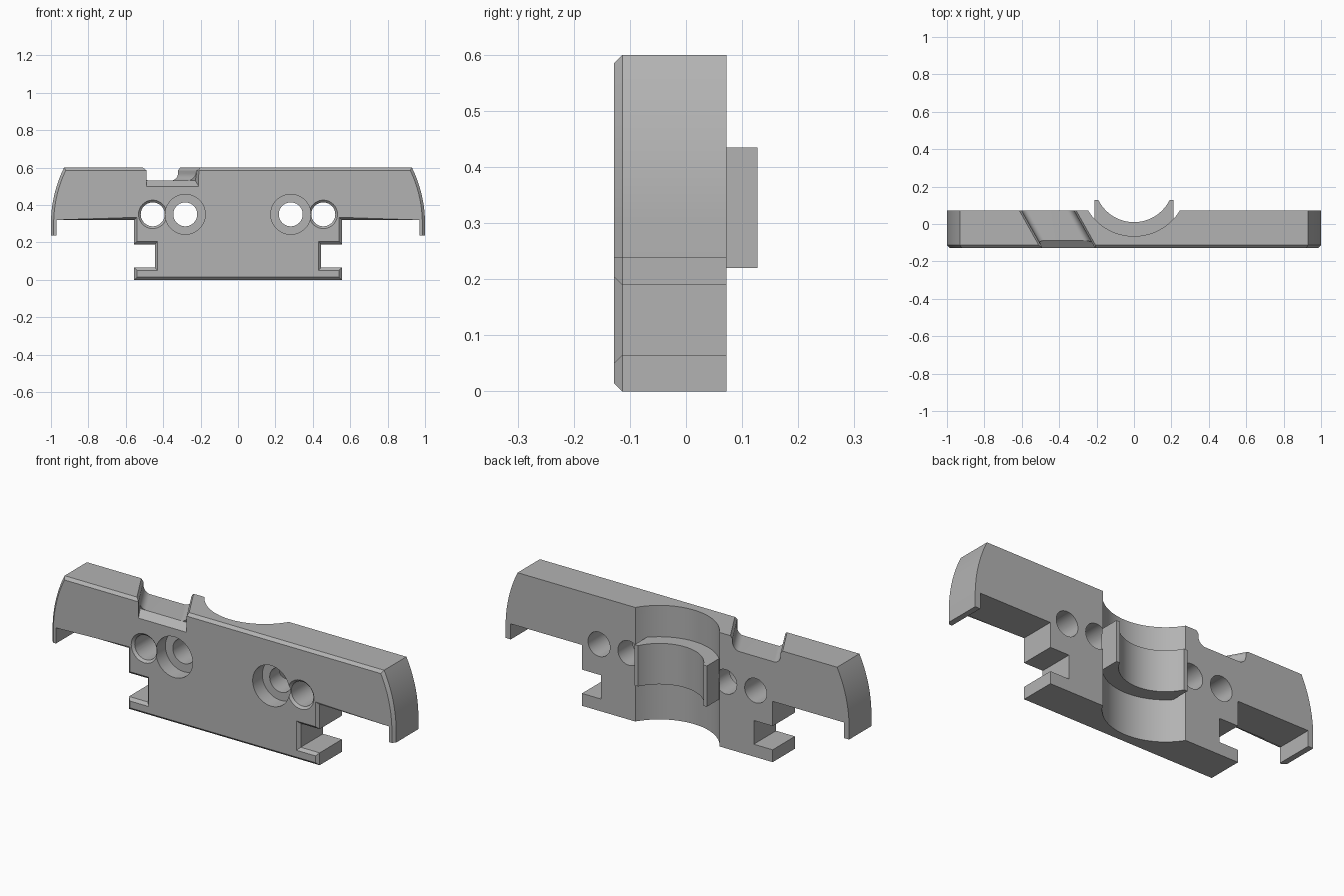
import bpy, bmesh, math
from mathutils import Vector

cube = bpy.data.objects.get("Cube")
if cube:
    bpy.data.objects.remove(cube)

FRONT, BACK, CHAMFER = -0.128, 0.072, 0.0145

grey = bpy.data.materials.new("plain grey")
grey.use_nodes = True
colour = (0.45, 0.45, 0.45, 1)
grey.diffuse_color = colour
grey.node_tree.nodes["Principled BSDF"].inputs["Base Color"].default_value = colour


def finish(bm, name):
    bmesh.ops.recalc_face_normals(bm, faces=bm.faces)
    mesh = bpy.data.meshes.new(name)
    bm.to_mesh(mesh)
    bm.free()
    mesh.materials.append(grey)
    obj = bpy.data.objects.new(name, mesh)
    bpy.context.collection.objects.link(obj)
    return obj


def prism(bm, points, offset):
    """Extrude a closed loop of 3D points along an offset."""
    face = bm.faces.new([bm.verts.new(p) for p in points])
    result = bmesh.ops.extrude_face_region(bm, geom=[face], use_keep_orig=True)
    verts = [g for g in result["geom"] if isinstance(g, bmesh.types.BMVert)]
    bmesh.ops.translate(bm, verts=verts, vec=offset)
    return face


def solid(name, points, offset):
    bm = bmesh.new()
    prism(bm, points, offset)
    return finish(bm, name)


def disc(x, y, z, r, axis, n=64):
    pts = []
    for i in range(n):
        a = math.tau * i / n
        c, s = r * math.cos(a), r * math.sin(a)
        pts.append((x + c, y, z + s) if axis == "y" else (x + c, y + s, z))
    return pts


def combine(target, tool, operation="DIFFERENCE"):
    mod = target.modifiers.new("join", "BOOLEAN")
    mod.operation, mod.object, mod.solver = operation, tool, "EXACT"
    bpy.context.view_layer.objects.active = target
    bpy.ops.object.modifier_apply(modifier=mod.name)
    bpy.data.objects.remove(tool)


# Plate: half outline mirrored, with curved wing ends and side notches
radius, spring = 0.678, 0.30
sweep = math.asin((0.6 - spring) / radius)
half = [(0.555, 0), (0.555, 0.065), (0.445, 0.065), (0.445, 0.19),
        (0.555, 0.19), (0.555, 0.32), (0.97, 0.32), (0.97, 0.238), (1, 0.238)]
for i in range(17):
    a = sweep * i / 16
    half.append((1 - radius + radius * math.cos(a), spring + radius * math.sin(a)))
outline = half + [(-x, z) for x, z in reversed(half)]
bm = bmesh.new()
front = prism(bm, [(x, FRONT, z) for x, z in outline], (0, BACK - FRONT, 0))


def is_tab_edge(edge):
    mid = (edge.verts[0].co + edge.verts[1].co) / 2
    return abs(mid.x) > 0.96 and mid.z < 0.29 and abs(mid.x) < 0.99


bmesh.ops.recalc_face_normals(bm, faces=bm.faces)
bmesh.ops.bevel(bm, geom=[e for e in front.edges if not is_tab_edge(e)],
                offset=CHAMFER, offset_type="OFFSET", segments=1,
                affect="EDGES", clamp_overlap=False)
plate = finish(bm, "clamp_plate")

# Round channel down the back, with a raised saddle across its middle
AXIS_Y = 0.2226
combine(plate, solid("channel", disc(0, AXIS_Y, -0.1, 0.2876, "z", 128), (0, 0, 0.8)))
combine(plate, solid("saddle", [(-0.21, -0.09, 0.22), (0.21, -0.09, 0.22),
                                (0.21, 0.127, 0.22), (-0.21, 0.127, 0.22)],
                     (0, 0, 0.215)), "UNION")
combine(plate, solid("saddle_bore", disc(0, AXIS_Y, -0.1, 0.2126, "z", 128), (0, 0, 0.8)))

# Bolt holes: counterbored inner pair, countersunk outer pair
HOLE_Z = 0.35
for side in (-1, 1):
    for x in (0.282, 0.456):
        combine(plate, solid("bolt_hole", disc(side * x, -0.2, HOLE_Z, 0.064, "y"), (0, 0.5, 0)))
    combine(plate, solid("counterbore", disc(side * 0.282, -0.2, HOLE_Z, 0.107, "y"),
                         (0, 0.152, 0)))
    bm = bmesh.new()
    rings = [[bm.verts.new(p) for p in disc(side * 0.456, y, HOLE_Z, r, "y")]
             for y, r in ((FRONT - 0.01, 0.086), (FRONT + 0.014, 0.062))]
    for ring in rings:
        bm.faces.new(ring)
    for i in range(64):
        j = (i + 1) % 64
        bm.faces.new((rings[0][i], rings[0][j], rings[1][j], rings[1][i]))
    combine(plate, finish(bm, "countersink"))

# Slanted groove over the top, with rounded floor corners
FLOOR, FILLET, HALF_WIDTH, SKEW = 0.53, 0.04, 0.14, -0.56
wall = [(HALF_WIDTH - FILLET + FILLET * math.sin(a), FLOOR + FILLET - FILLET * math.cos(a))
        for a in (math.pi / 2 * i / 10 for i in range(11))]
wall += [(HALF_WIDTH, 0.585), (HALF_WIDTH + 0.012, 0.6), (HALF_WIDTH + 0.012, 0.7)]
section = wall + [(-x, z) for x, z in reversed(wall)]
start, length = -0.2, 0.4
centre = -0.349 + SKEW * (start - FRONT)
combine(plate, solid("groove", [(centre + x, start, z) for x, z in section],
                     (SKEW * length, length, 0)))

# Sloped lip where the groove meets the front
lip = [(-0.088, FLOOR), (-0.128, 0.5), (-0.16, 0.476), (-0.16, 0.65), (-0.128, 0.65)]
bm = bmesh.new()
prism(bm, [(-0.49, y, z) for y, z in lip], (0.28, 0, 0))
for v in bm.verts:
    v.co.x += SKEW * (v.co.y - FRONT) * 0.8
combine(plate, finish(bm, "groove_lip"))

# Smooth the round walls and keep the machined edges sharp
bpy.ops.object.select_all(action="DESELECT")
plate.select_set(True)
bpy.context.view_layer.objects.active = plate
bpy.ops.object.shade_smooth_by_angle(angle=math.radians(25))
